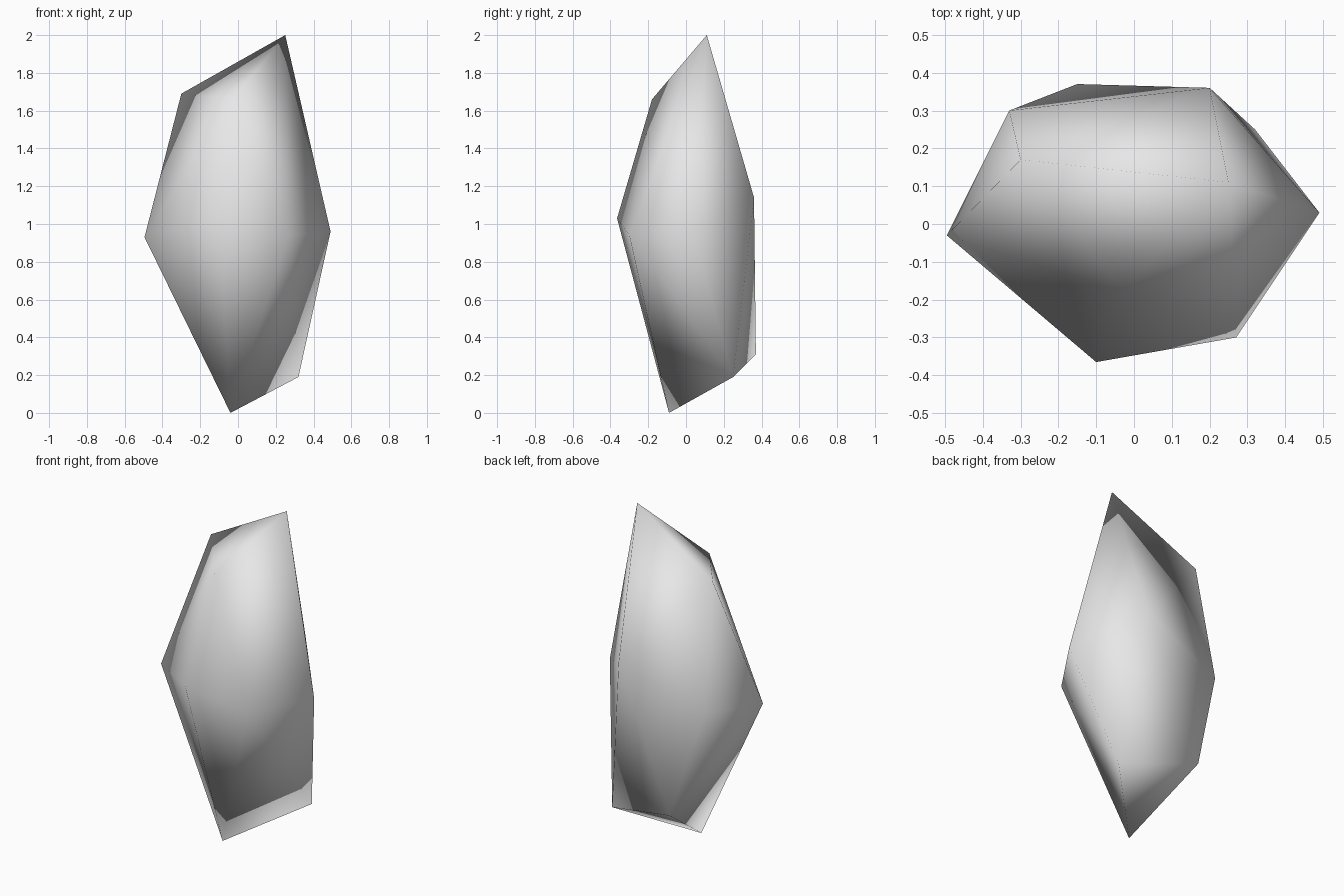
import bpy
import bmesh

cube = bpy.data.objects.get("Cube")
if cube:
    bpy.data.objects.remove(cube, do_unlink=True)

# Plain grey stone
stone = bpy.data.materials.new("light_grey_stone")
stone.use_nodes = True
grey = (0.8, 0.8, 0.8, 1.0)
stone.diffuse_color = grey
stone.node_tree.nodes["Principled BSDF"].inputs["Base Color"].default_value = grey

# Shard corners: tilted top triangle, uneven waist hexagon, skewed bottom triangle
top = [(0.25, 0.11, 2.0), (-0.30, 0.17, 1.69), (-0.03, -0.18, 1.66)]
waist = [(0.49, 0.03, 0.96), (0.20, 0.36, 1.14), (-0.33, 0.30, 0.95),
         (-0.495, -0.03, 0.93), (-0.10, -0.365, 1.03), (0.27, -0.30, 0.94)]
bottom = [(-0.04, -0.09, 0.0), (0.32, 0.25, 0.19), (-0.15, 0.37, 0.31)]

# Skin the corners into one closed faceted body
bm = bmesh.new()
for corner in top + waist + bottom:
    bm.verts.new(corner)
bmesh.ops.convex_hull(bm, input=bm.verts)
bmesh.ops.recalc_face_normals(bm, faces=bm.faces)
for face in bm.faces:
    face.smooth = True

mesh = bpy.data.meshes.new("crystal_shard")
bm.to_mesh(mesh)
bm.free()
mesh.materials.append(stone)
shard = bpy.data.objects.new("crystal_shard", mesh)
bpy.context.scene.collection.objects.link(shard)
